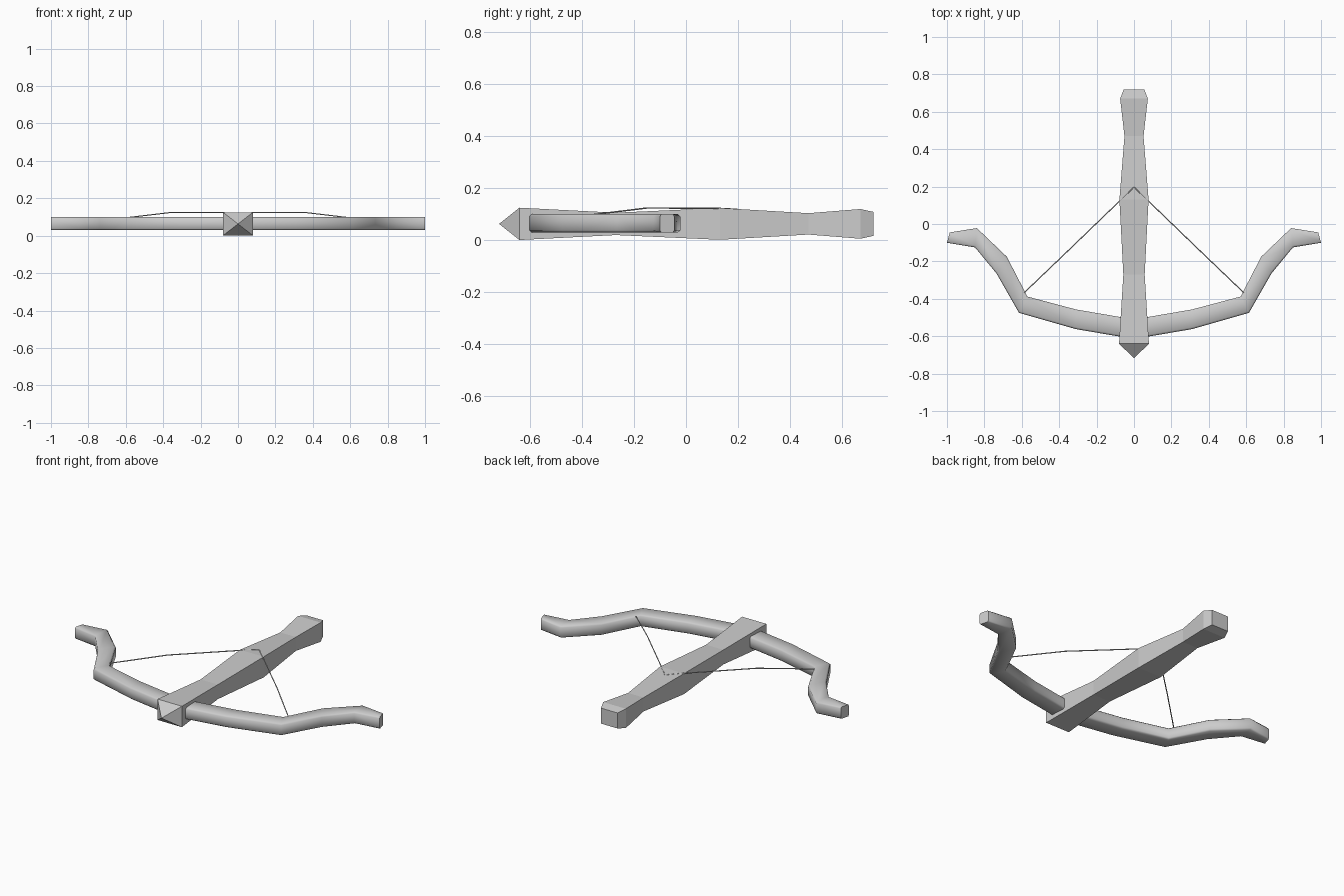
import bpy, bmesh
from math import cos, sin, tau

if "Cube" in bpy.data.objects:
    bpy.data.objects.remove(bpy.data.objects["Cube"])


def loft(name, rings, close_ends=True, smooth=None):
    """Skin a list of equal-length rings of points and cap both ends."""
    bm = bmesh.new()
    loops = [[bm.verts.new(p) for p in r] for r in rings]
    n = len(loops[0])
    for a, b in zip(loops, loops[1:]):
        for i in range(n):
            j = (i + 1) % n
            bm.faces.new((a[i], a[j], b[j], b[i]))
    if close_ends:
        bm.faces.new(loops[0])
        bm.faces.new(loops[-1])
    bmesh.ops.remove_doubles(bm, verts=bm.verts, dist=1e-5)
    bmesh.ops.recalc_face_normals(bm, faces=bm.faces)
    me = bpy.data.meshes.new(name)
    bm.to_mesh(me)
    bm.free()
    ob = bpy.data.objects.new(name, me)
    bpy.context.collection.objects.link(ob)
    if smooth:
        bpy.ops.object.select_all(action='DESELECT')
        ob.select_set(True)
        bpy.context.view_layer.objects.active = ob
        bpy.ops.object.shade_smooth_by_angle(angle=smooth)
    return ob


# Stock: square section swelling and narrowing along y (y, half width, half height)
stations = [(-0.64, .080, .062), (-0.27, .057, .043), (0.13, .078, .061),
            (0.47, .051, .041), (0.67, .074, .057), (0.72, .055, .046)]
rings = [[(sx * w, y, .063 + sz * h) for sx, sz in ((-1, -1), (1, -1), (1, 1), (-1, 1))]
         for y, w, h in stations]
stock = loft("stock", rings)

# Stock nose: pull the front cap out into a pyramid
bm = bmesh.new()
bm.from_mesh(stock.data)
cap = min(bm.faces, key=lambda f: f.calc_center_median().y)
poked = bmesh.ops.poke(bm, faces=[cap])
poked["verts"][0].co = (0, -0.718, .063)
bm.to_mesh(stock.data)
bm.free()

# Bow: chamfered bar following a recurve (front x, y, back x, y), mirrored
half = [(0, -.615, 0, -.51), (.31, -.562, .31, -.457), (.615, -.475, .57, -.388),
        (.735, -.265, .68, -.175), (.85, -.125, .84, -.022), (1, -.10, .985, -.045)]
path = [(-a, b, -c, d) for a, b, c, d in reversed(half[1:])] + half
profile = [(0, .038), (.09, .03), (.91, .03), (1, .038),
           (1, .092), (.91, .10), (.09, .10), (0, .092)]
rings = [[(a + (c - a) * t, b + (d - b) * t, z) for t, z in profile]
         for a, b, c, d in path]
loft("bow", rings, smooth=0.9)

# String: thin cord from each bow bend back to the stock
for side, label in ((-1, "left"), (1, "right")):
    pts = [(.59, -.37, .097), (.36, -.15, .124), (.08, .12, .123), (0, .197, .119)]
    r = .003
    rings = [[(side * (x + .7 * r * cos(i * tau / 6)), y + .7 * r * cos(i * tau / 6),
               z + r * sin(i * tau / 6)) for i in range(6)] for x, y, z in pts]
    loft("string_" + label, rings, smooth=1.2)
